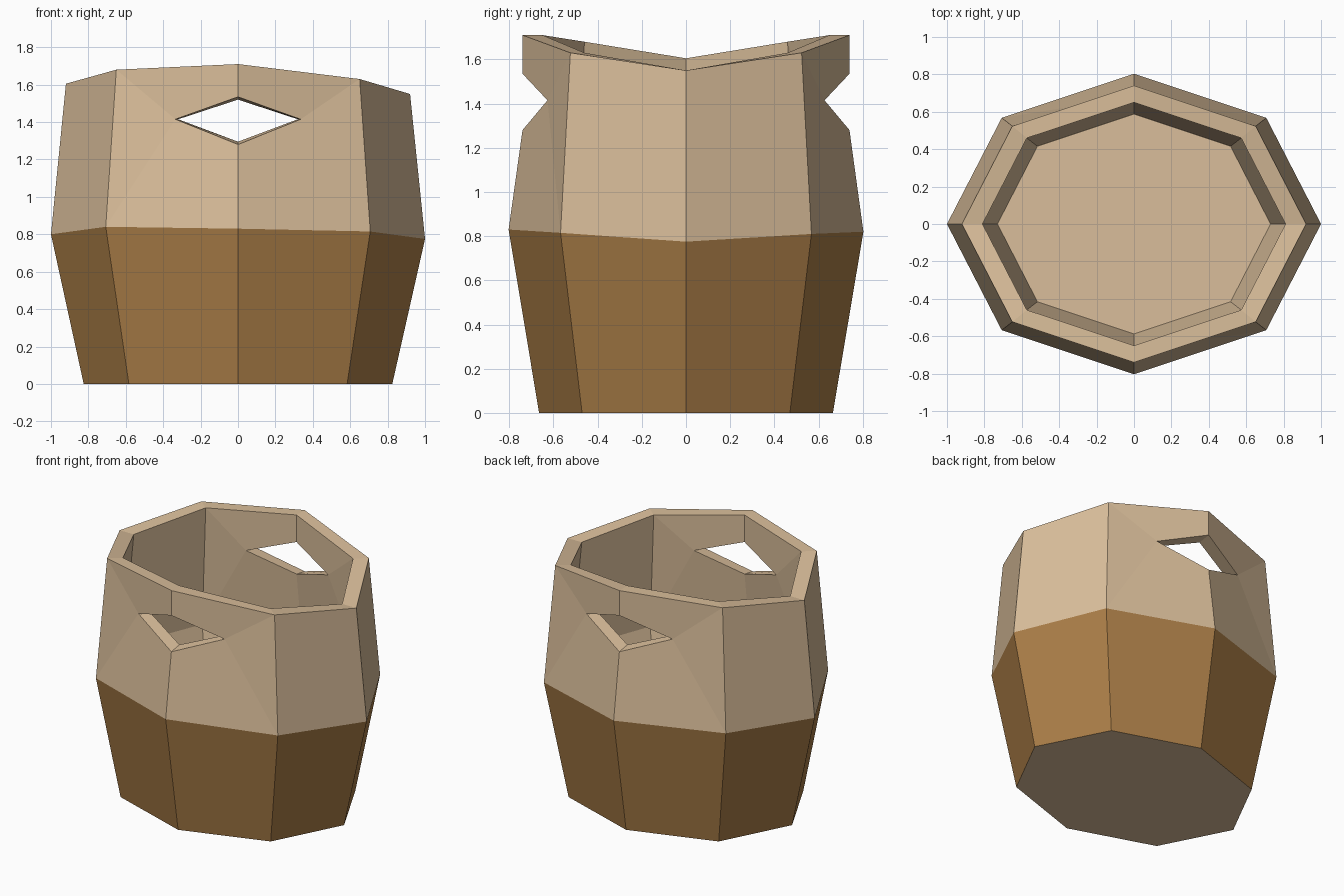
import bpy, bmesh
from math import cos, sin, radians

cube = bpy.data.objects.get("Cube")
if cube:
    bpy.data.objects.remove(cube)


def material(name, colour):
    mat = bpy.data.materials.new(name)
    mat.use_nodes = True
    mat.diffuse_color = (*colour, 1)
    bsdf = mat.node_tree.nodes["Principled BSDF"]
    bsdf.inputs["Base Color"].default_value = (*colour, 1)
    bsdf.inputs["Roughness"].default_value = 0.9
    return mat


TAN, BROWN = 0, 1
SIDES = 8
FRONT_BACK = (2, 6)          # corner columns holding the hand holes

# Slightly uneven heights of the colour break and of the dipping rim
mid_z = [0.775, 0.81, 0.82, 0.83, 0.80, 0.84, 0.83, 0.815]
top_z = [1.55, 1.63, 1.71, 1.68, 1.605, 1.68, 1.71, 1.63]

bm = bmesh.new()


def ring(rx, ry, heights):
    step = radians(360 / SIDES)
    return [bm.verts.new((rx * cos(i * step), ry * sin(i * step), z))
            for i, z in enumerate(heights)]


def face(verts, mat=TAN):
    bm.faces.new(verts).material_index = mat


def hole_ring(column, y, corner_x, corner_y, low, high):
    """Diamond opening: bottom, next-side corner, top, previous-side corner."""
    s = 1 if column == 2 else -1
    return [bm.verts.new(p) for p in ((0, s * y, low),
                                      (-s * corner_x, s * corner_y, 1.415),
                                      (0, s * y, high),
                                      (s * corner_x, s * corner_y, 1.415))]


def shell(bottom, mid, top, holes, lower_mat):
    """Eight-sided wall with a closed base and two diamond openings."""
    face(bottom)
    for i in range(SIDES):
        j = (i + 1) % SIDES
        face((bottom[i], bottom[j], mid[j], mid[i]), lower_mat)
        if i not in holes and j not in holes:
            face((mid[i], mid[j], top[j], top[i]))
    for c, (low, after, high, before) in holes.items():
        for n, corner in (((c + 1) % SIDES, after), (c - 1, before)):
            face((mid[c], mid[n], corner, low))
            face((mid[n], top[n], corner))
            face((top[n], top[c], high, corner))


# Outer and inner walls
outer_top = ring(0.92, 0.74, top_z)
outer_holes = {c: hole_ring(c, 0.74, 0.335, 0.627, 1.28, 1.535) for c in FRONT_BACK}
shell(ring(0.825, 0.665, [0] * SIDES), ring(1.0, 0.803, mid_z),
      outer_top, outer_holes, BROWN)

inner_top = ring(0.81, 0.65, top_z)
inner_holes = {c: hole_ring(c, 0.65, 0.32, 0.545, 1.295, 1.52) for c in FRONT_BACK}
shell(ring(0.73, 0.588, [0.1] * SIDES), ring(0.89, 0.71, mid_z),
      inner_top, inner_holes, TAN)


# Rim and hole edges join the two walls
def bridge(a, b):
    for i in range(len(a)):
        j = (i + 1) % len(a)
        face((a[i], a[j], b[j], b[i]))


bridge(outer_top, inner_top)
for c in FRONT_BACK:
    bridge(outer_holes[c], inner_holes[c])

bmesh.ops.recalc_face_normals(bm, faces=bm.faces)
mesh = bpy.data.meshes.new("basket")
bm.to_mesh(mesh)
bm.free()
mesh.materials.append(material("light tan", (0.70, 0.515, 0.325)))
mesh.materials.append(material("warm brown", (0.40, 0.205, 0.063)))
basket = bpy.data.objects.new("basket", mesh)
bpy.context.collection.objects.link(basket)
